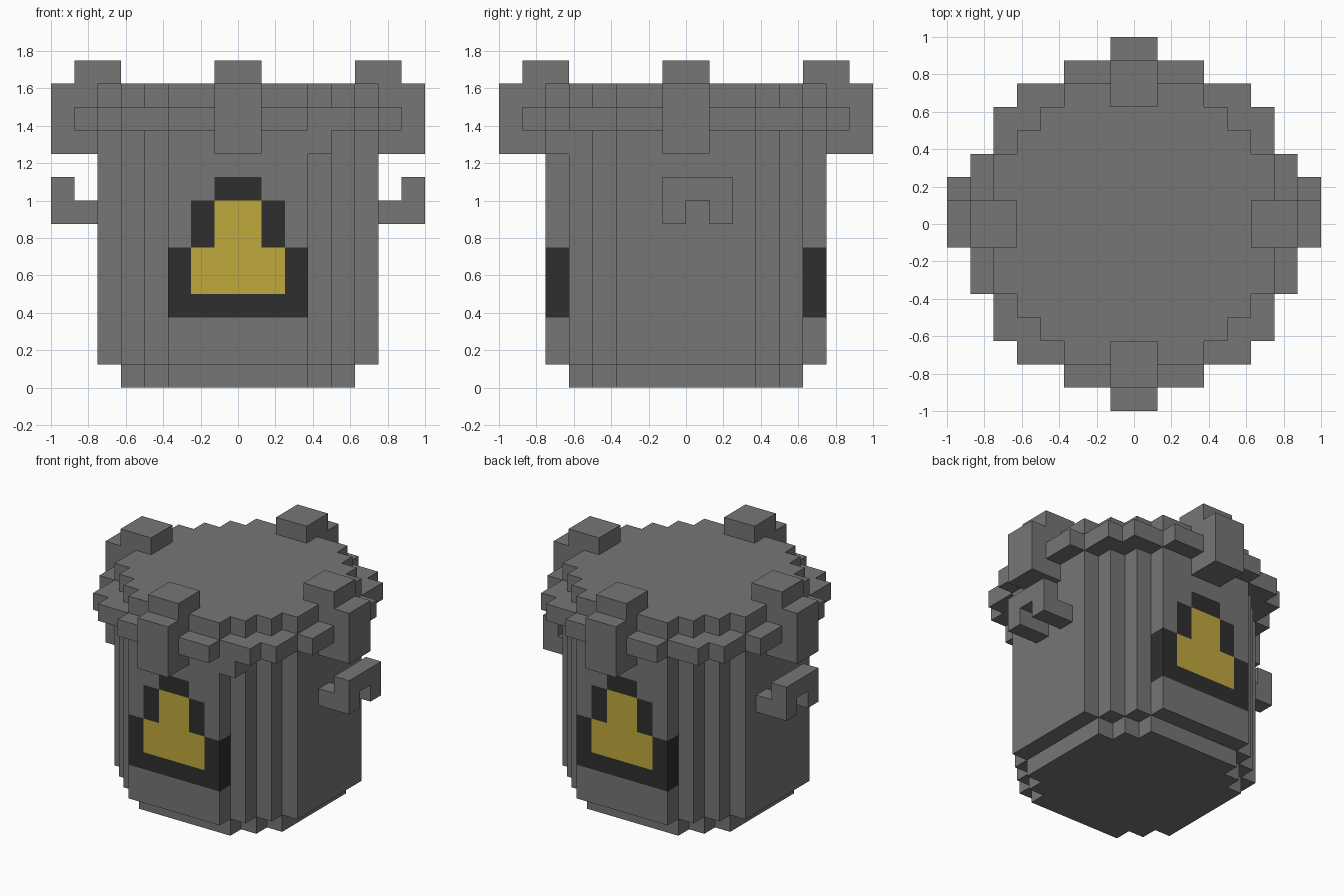
import bpy, bmesh
from mathutils import Vector, Matrix
from math import pi

cube = bpy.data.objects.get("Cube")
if cube:
    bpy.data.objects.remove(cube, do_unlink=True)


def material(name, rgb):
    m = bpy.data.materials.new(name)
    m.use_nodes = True
    m.diffuse_color = (*rgb, 1)
    m.node_tree.nodes["Principled BSDF"].inputs["Base Color"].default_value = (*rgb, 1)
    return m


GREY = material("stone grey", (0.18, 0.18, 0.18))
DARK = material("charcoal", (0.028, 0.028, 0.028))
GOLD = material("flame gold", (0.53, 0.40, 0.047))


def add_prism(bm, points, direction):
    """Extrude a flat outline along a direction."""
    face = bm.faces.new([bm.verts.new(p) for p in points])
    new = bmesh.ops.extrude_face_region(bm, geom=[face], use_keep_orig=True)
    verts = [g for g in new["geom"] if isinstance(g, bmesh.types.BMVert)]
    bmesh.ops.translate(bm, verts=verts, vec=Vector(direction))


def add_box(bm, x, y, z):
    pts = [(x[0], y[0], z[0]), (x[1], y[0], z[0]), (x[1], y[1], z[0]), (x[0], y[1], z[0])]
    add_prism(bm, pts, (0, 0, z[1] - z[0]))


def finish(name, bm, mats=(GREY,)):
    bmesh.ops.recalc_face_normals(bm, faces=bm.faces[:])
    mesh = bpy.data.meshes.new(name)
    bm.to_mesh(mesh)
    bm.free()
    for m in mats:
        mesh.materials.append(m)
    ob = bpy.data.objects.new(name, mesh)
    bpy.context.scene.collection.objects.link(ob)
    return ob


def stepped_disc(steps, z0, z1):
    """Stepped round slab from the outer corners of one quarter."""
    quarter = [steps[0]]
    for (_, b0), (a1, b1) in zip(steps, steps[1:]):
        quarter += [(a1, b0), (a1, b1)]
    outline = []
    for _ in range(4):
        outline += quarter
        quarter = [(-y, x) for x, y in quarter]
    bm = bmesh.new()
    add_prism(bm, [(x, y, z0) for x, y in outline], (0, 0, z1 - z0))
    return bm


BARREL = [(.75, .375), (.625, .5), (.5, .625), (.375, .75)]
RIM = [(.875, .375), (.75, .625), (.625, .75), (.375, .875)]
FOOT = [(.625, .375), (.5, .5), (.375, .625)]

# Foot, lid rim and lid top
finish("foot", stepped_disc(FOOT, 0, .125))
finish("lid_rim", stepped_disc(RIM, 1.375, 1.5))
finish("lid_top", stepped_disc(BARREL, 1.5, 1.625))

# Barrel, cut so that the flame emblem can be coloured front and back
bm = stepped_disc(BARREL, .125, 1.375)
cuts = [((0, 0, z), (0, 0, 1)) for z in (.375, .5, .75, 1, 1.125)]
cuts += [((x, 0, 0), (1, 0, 0)) for x in (-.25, -.125, .125, .25)]
for co, no in cuts:
    bmesh.ops.bisect_plane(bm, geom=bm.verts[:] + bm.edges[:] + bm.faces[:],
                           plane_co=co, plane_no=no)

# Emblem tiers: half width, bottom, top
DARK_TIERS = [(.38, .375, .75), (.25, .75, 1), (.125, 1, 1.125)]
GOLD_TIERS = [(.25, .5, .75), (.125, .75, 1)]


def inside(c, tiers):
    return any(abs(c.x) < w and lo < c.z < hi for w, lo, hi in tiers)


for f in bm.faces:
    c = f.calc_center_median()
    if abs(c.y) > .63 and abs(f.normal.z) < .5:
        f.material_index = 2 if inside(c, GOLD_TIERS) else 1 if inside(c, DARK_TIERS) else 0
finish("barrel", bm, (GREY, DARK, GOLD))

# Four clips holding the lid
CLIP = [(.75, 1.25), (1, 1.25), (1, 1.625), (.875, 1.625),
        (.875, 1.75), (.625, 1.75), (.625, 1.625), (.75, 1.625)]
for i, side in enumerate(("left", "back", "right", "front")):
    bm = bmesh.new()
    add_prism(bm, [(r, -.125, z) for r, z in CLIP], (0, .25, 0))
    bmesh.ops.rotate(bm, verts=bm.verts[:], cent=(0, 0, 0),
                     matrix=Matrix.Rotation(i * pi / 2, 3, 'Z'))
    finish(side + "_clip", bm)

# Side handles: two pegs and a bar, mirrored
bm = bmesh.new()
for y in (-.125, .125):
    add_box(bm, (.75, 1), (y, y + .125), (.875, 1))
add_box(bm, (.875, 1), (-.125, .25), (1, 1.125))
handles = finish("side_handles", bm)
handles.modifiers.new("mirror", 'MIRROR')

# Small block hanging under the rim
bm = bmesh.new()
add_box(bm, (.375, .5), (-.75, -.625), (1.25, 1.375))
finish("rim_drip", bm)
